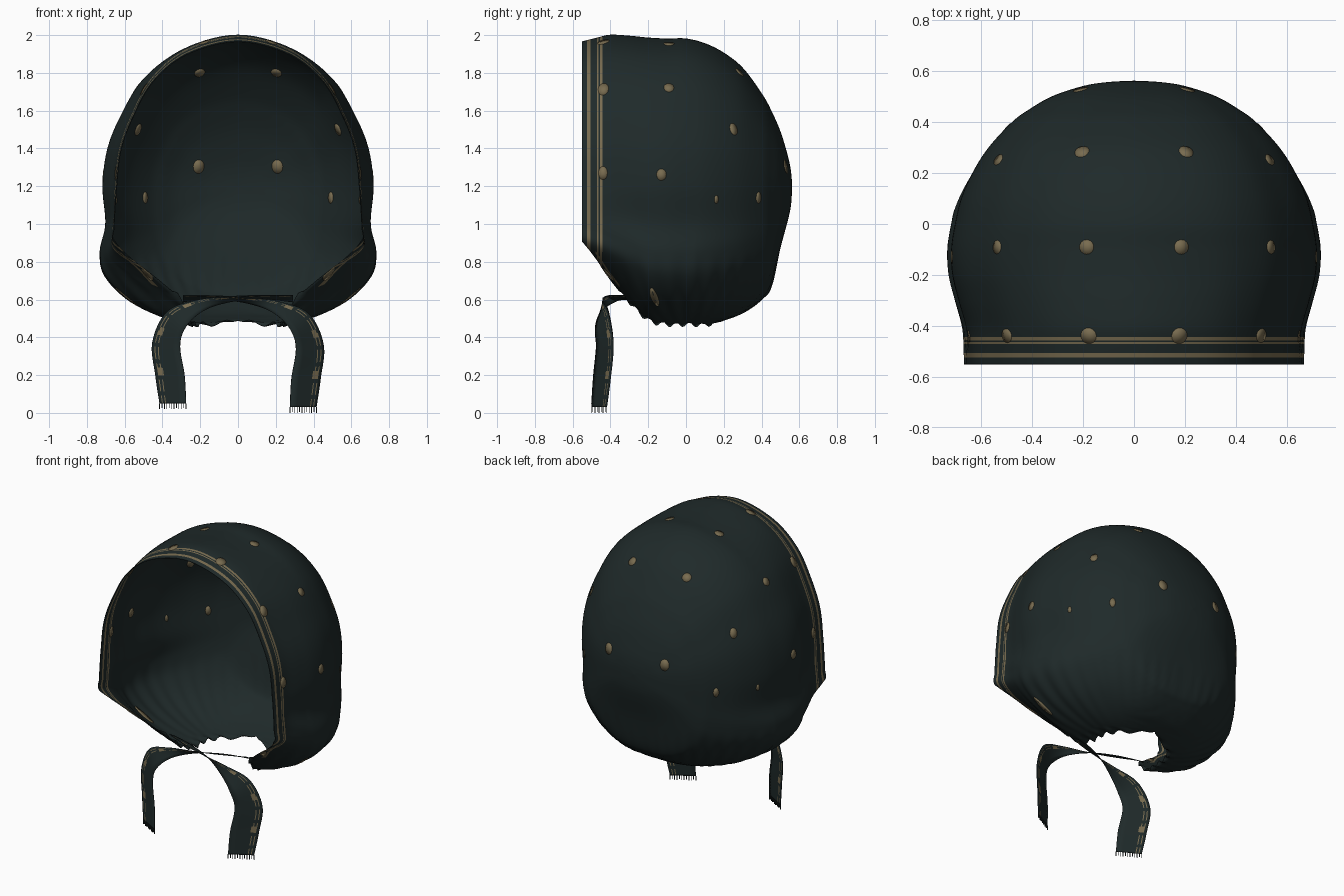
import bpy, bmesh, math
from mathutils import Vector
from mathutils.bvhtree import BVHTree

cube = bpy.data.objects.get("Cube")
if cube:
    bpy.data.objects.remove(cube, do_unlink=True)


def material(name, color):
    mat = bpy.data.materials.new(name)
    mat.use_nodes = True
    mat.diffuse_color = color
    bsdf = mat.node_tree.nodes["Principled BSDF"]
    bsdf.inputs["Base Color"].default_value = color
    bsdf.inputs["Roughness"].default_value = 0.9
    return mat


cloth = material("dark green cloth", (0.0135, 0.0225, 0.0225, 1))
gold = material("dull gold print", (0.19, 0.15, 0.08, 1))


def spline(points, t, closed=False):
    """Smooth curve through the points, with t counted in points."""
    n = len(points)
    i = int(t) if closed else min(int(t), n - 2)
    f = t - i

    def pick(k):
        return Vector(points[k % n if closed else max(0, min(k, n - 1))])
    a, b, c, d = (pick(i + k) for k in (-1, 0, 1, 2))
    return b + 0.5 * f * (c - a + f * (2 * a - 5 * b + 4 * c - d + f * (3 * (b - c) + d - a)))


def finish(name, bm, thickness):
    mesh = bpy.data.meshes.new(name)
    bm.to_mesh(mesh)
    bm.free()
    mesh.materials.append(cloth)
    mesh.materials.append(gold)
    mesh.shade_smooth()
    obj = bpy.data.objects.new(name, mesh)
    bpy.context.collection.objects.link(obj)
    solid = obj.modifiers.new("thickness", "SOLIDIFY")
    solid.thickness = thickness
    solid.offset = 0


def grid_faces(bm, rows, is_gold):
    for r in range(len(rows) - 1):
        for c in range(len(rows[r]) - 1):
            face = bm.faces.new((rows[r][c], rows[r][c + 1], rows[r + 1][c + 1], rows[r + 1][c]))
            face.material_index = int(bool(is_gold(r, c)))


# Half outline from crown to nape: x at the face, x at the ears, x at the back, z
crown = [(0, 2), (.3, 1.93), (.5, 1.78), (.62, 1.58), (.69, 1.4), (.715, 1.2)]
half = [(x, x, x, z) for x, z in crown] + [
    (.725, .7, .705, 1), (.73, .73, .69, .85), (.725, .7, .64, .72),
    (.55, .55, .5, .58), (.3, .3, .28, .48), (0, 0, 0, .46)]
outline = half + [(-a, -b, -c, z) for a, b, c, z in reversed(half[1:-1])]

# Sections from face opening to back: y, half width, top, bottom, outline end
sections = [(-.55, .655, 1.965, .75, 8), (-.47, .66, 1.985, .7, 8.7),
            (-.4, .67, 2, .65, 9.4), (-.3, .7, 1.995, .57, 10),
            (-.2, .725, 1.985, .48, 10.1), (-.1, .73, 1.98, .46, 10.2),
            (0, .715, 1.98, .46, 10.2), (.1, .69, 1.955, .465, 10.4),
            (.2, .645, 1.905, .49, 11), (.3, .58, 1.825, .53, 11),
            (.4, .485, 1.69, .6, 11), (.45, .415, 1.6, .67, 11),
            (.5, .325, 1.485, .88, 11), (.54, .2, 1.35, 1.03, 11),
            (.555, .1, 1.27, 1.11, 11), (.56, 0, 1.2, 1.2, 11)]
STEPS, COLS, MID = 10, 64, 1.2


def hood_point(section, j):
    y, width, top, bottom, end = section
    face, ear, back, z = spline(outline, min(end, 11) * abs(j) / COLS, True)
    to_face = max(0, min(1, (-.25 - y) / .25))
    to_back = max(0, min(1, (y - .05) / .35))
    x = ear + (face - ear) * to_face + (back - ear) * to_back
    x *= math.copysign(max(width, 0) / .73, j)
    if z > MID:
        z = MID + (z - MID) * (top - MID) / .8
    else:
        z = MID + (z - MID) * (MID - bottom) / .74
    # Gathers fanning out of the neck, and a ragged neck edge
    if y > -.35:
        amount = max(0, min(1, (.85 - z) / .3))
        fold = 1 + .011 * amount * math.sin(40 * math.atan2(y, abs(x) + .001))
        x, y = x * fold, y * fold
        if abs(j) == COLS and end < 10.9:
            z += .014 * math.sin(y * 90)
    return x, y, z


def hood_print(r, c):
    """Stripes beside the face opening, turning along its slanted lower edge."""
    along_edge = min(c, 2 * COLS - 1 - c) == 2 and 8 < r < 25
    return r in (4, 5, 10, 12, 13) or along_edge


# Hood
bm = bmesh.new()
rows = []
for r in range((len(sections) - 1) * STEPS + 1):
    section = spline(sections, r / STEPS)
    rows.append([bm.verts.new(hood_point(section, j)) for j in range(-COLS, COLS + 1)])
grid_faces(bm, rows, hood_print)
bmesh.ops.remove_doubles(bm, verts=bm.verts, dist=.0005)
bmesh.ops.recalc_face_normals(bm, faces=bm.faces)
surface = BVHTree.FromBMesh(bm)
finish("hood", bm, .004)

# Printed spots laid on the cloth: position, radius, stretch
spots = [((.19, -.09, 1.97), .029, 1), ((.21, .3, 1.82), .029, 1),
         ((.55, -.09, 1.73), .027, 1), ((.55, .265, 1.51), .024, 1.4),
         ((.7, -.13, 1.26), .026, 1.2), ((.21, .53, 1.305), .03, 1.25),
         ((.48, .37, 1.14), .018, 1.7), ((.65, .16, 1.13), .012, 1.8),
         ((.18, -.44, 1.97), .032, 1), ((.51, -.44, 1.72), .028, 1.3),
         ((.65, -.44, 1.27), .024, 1.5), ((.48, -.42, .75), .022, 3),
         ((.6, -.17, .6), .02, 4)]
bm = bmesh.new()
for position, radius, stretch in spots:
    for side in (-1, 1):
        place = Vector((position[0] * side, position[1], position[2]))
        centre, normal, _, _ = surface.find_nearest(place)
        across = normal.cross(Vector((0, 0, 1))).normalized()
        along = normal.cross(across)
        hub = bm.verts.new(centre)
        ring = []
        for k in range(14):
            a = math.tau * k / 14
            p = centre + radius * (across * math.cos(a) + along * stretch * math.sin(a))
            ring.append(bm.verts.new(surface.find_nearest(p)[0]))
        for k in range(14):
            bm.faces.new((hub, ring[k - 1], ring[k])).material_index = 1
finish("printed_spots", bm, .007)

# Ties: centre line and half width vector of one ribbon
path = [(-.29, -.29, .605), (-.12, -.36, .61), (.05, -.41, .595), (.2, -.445, .56),
        (.325, -.445, .485), (.38, -.43, .35), (.36, -.445, .18), (.345, -.46, .03)]
span = [(0, -.03, .018), (0, -.03, .01), (0, -.02, .015), (.015, .005, .03),
        (.05, .035, .04), (.073, .045, .01), (.077, .045, 0), (.07, .04, 0)]
lanes = (-1, -.5, 0, .4, .5, .57, .73, .8, 1)
for side, name, lift in ((1, "left", 0), (-1, "right", .02)):
    bm = bmesh.new()

    def tie_point(t, lane):
        x, y, z = spline(path, t) + spline(span, t) * lane
        return Vector((x * side, y, z + lift * t / (len(path) - 1)))
    rows = [[bm.verts.new(tie_point(i / 8, lane)) for lane in lanes]
            for i in range((len(path) - 1) * 8 + 1)]
    # Two thin stripes with a spot bridging them now and then
    grid_faces(bm, rows, lambda r, c: c in (4, 6) and r % 4
               or c in (3, 4, 5) and r % 10 in (6, 7))
    finish(name + "_tie", bm, .004)

    # Frayed threads at the end of the tie
    bm = bmesh.new()
    for k in range(12):
        root = tie_point(len(path) - 1, k / 5.5 - 1)
        step = Vector((.002, 0, 0))
        drop = Vector((0, 0, -.03 + .006 * (k % 3 == 1)))
        bm.faces.new([bm.verts.new(p) for p in
                      (root - step, root + step, root + step + drop, root - step + drop)])
    finish(name + "_fringe", bm, .003)
